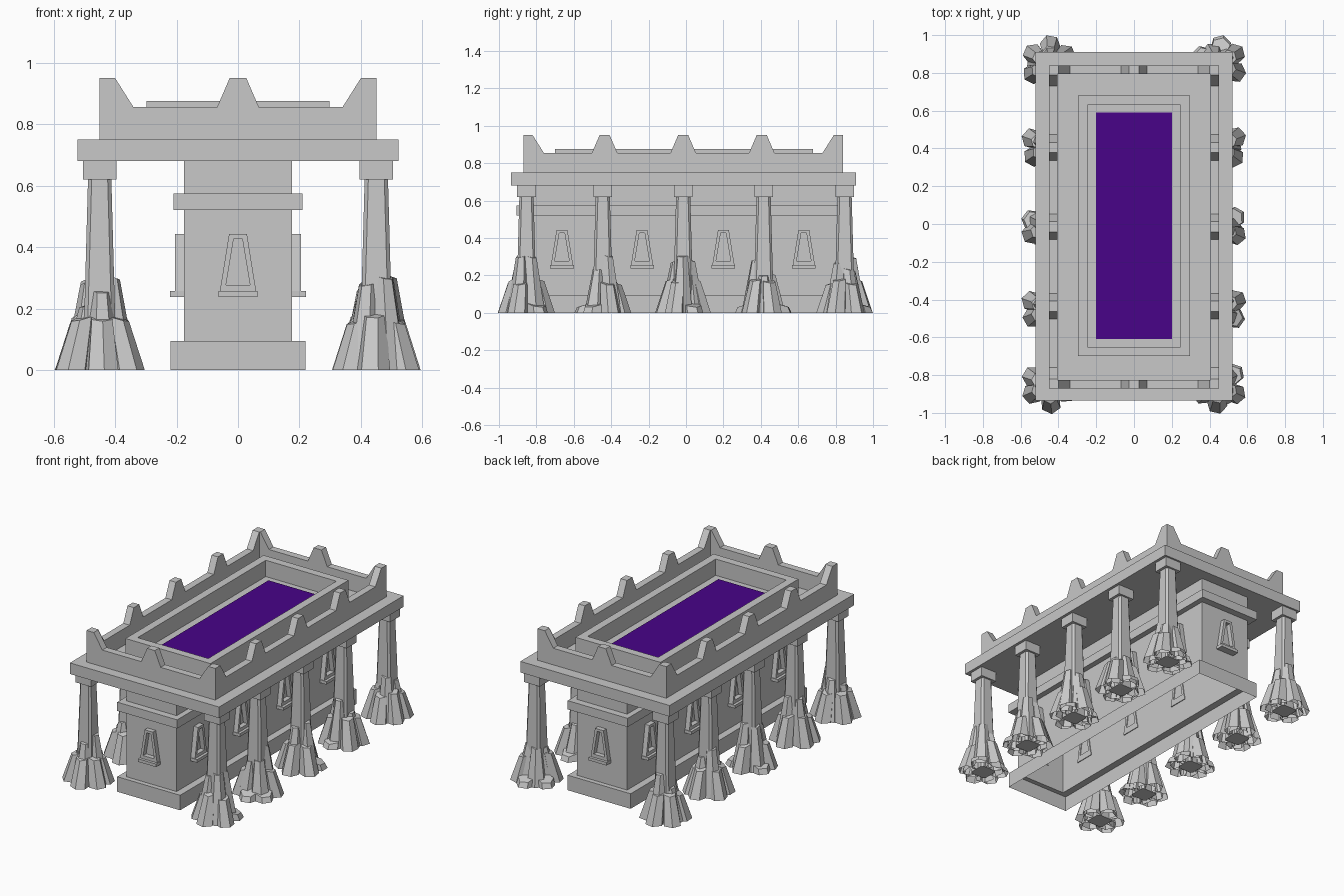
import bpy, bmesh, math, random
from mathutils import Matrix, Vector

cube = bpy.data.objects.get("Cube")
if cube:
    bpy.data.objects.remove(cube, do_unlink=True)

rng = random.Random(5)
YC = -0.0125  # centre line of the building along y
CORE_Y = 0.85  # half length of the core wall


def material(name, rgb):
    m = bpy.data.materials.new(name)
    m.use_nodes = True
    m.diffuse_color = (*rgb, 1)
    m.node_tree.nodes["Principled BSDF"].inputs["Base Color"].default_value = (*rgb, 1)
    return m


STONE = material("grey stone", (0.58, 0.58, 0.58))
PURPLE = material("purple pool", (0.065, 0.001, 0.25))


def finish(bm, name, mat=STONE):
    bmesh.ops.recalc_face_normals(bm, faces=bm.faces)
    me = bpy.data.meshes.new(name)
    bm.to_mesh(me)
    bm.free()
    me.materials.append(mat)
    ob = bpy.data.objects.new(name, me)
    bpy.context.scene.collection.objects.link(ob)
    return ob


def loft(bm, loops, bottom=True, top=True):
    """Skin a stack of equal loops, with optional end caps."""
    rows = [[bm.verts.new(p) for p in loop] for loop in loops]
    if bottom:
        bm.faces.new(rows[0][::-1])
    if top:
        bm.faces.new(rows[-1])
    for a, b in zip(rows, rows[1:]):
        for i in range(len(a)):
            j = (i + 1) % len(a)
            bm.faces.new((a[i], a[j], b[j], b[i]))


def rect(hx, hy, z, cx=0, cy=0):
    return [(cx + sx * hx, cy + sy * hy, z) for sx, sy in ((-1, -1), (1, -1), (1, 1), (-1, 1))]


def block(name, hx, hy, z0, z1, cy=YC, mat=STONE):
    bm = bmesh.new()
    loft(bm, [rect(hx, hy, z0, 0, cy), rect(hx, hy, z1, 0, cy)])
    return finish(bm, name, mat)


def facing(angle, origin):
    """Local (along, up, outward) axes for a wall that faces the given angle."""
    c, s = math.cos(angle), math.sin(angle)
    m = Matrix(((-s, 0, c), (c, 0, s), (0, 1, 0))).to_4x4()
    m.translation = Vector(origin)
    return m


def prism(bm, outline, d0, d1, m):
    loft(bm, [[m @ Vector((u, v, d)) for u, v in outline] for d in (d0, d1)])


def ring(bm, outer, inner, d0, d1, m):
    """Frame with a hole through it."""
    loops = [[bm.verts.new(m @ Vector((u, v, d))) for u, v in loop]
             for loop, d in ((outer, d0), (outer, d1), (inner, d1), (inner, d0))]
    n = len(outer)
    for k in range(4):
        p, q = loops[k], loops[(k + 1) % 4]
        for i in range(n):
            j = (i + 1) % n
            bm.faces.new((p[i], p[j], q[j], q[i]))


# Hollow plinth and core wall, open underneath
bm = bmesh.new()
loft(bm, [rect(hx, hy, z, 0, YC) for hx, hy, z in (
    (0.22, 0.88, 0), (0.22, 0.88, 0.095), (0.175, CORE_Y, 0.095), (0.175, CORE_Y, 0.68))],
    bottom=False, top=False)
finish(bm, "plinth_and_core_wall")
block("belt_course", 0.21, 0.895, 0.52, 0.575)
block("roof_slab", 0.522, 0.922, 0.68, 0.75)


# Parapet walls with tapered merlons in the middle and half merlons at the ends
def parapet(name, half, centres, angle, origin):
    low, high = 0.855, 0.95
    top = [(-half, high), (-half + 0.05, high), (-half + 0.11, low)]
    for c in centres:
        top += [(c - 0.068, low), (c - 0.027, high), (c + 0.027, high), (c + 0.068, low)]
    top += [(half - 0.11, low), (half - 0.05, high), (half, high)]
    bm = bmesh.new()
    prism(bm, [(half, 0.75), (-half, 0.75)] + top, -0.045, 0, facing(angle, origin))
    finish(bm, name)


LONG = (-0.42, 0, 0.42)
parapet("parapet_left", 0.855, LONG, 0, (0.45, -0.015, 0))
parapet("parapet_right", 0.855, LONG, math.pi, (-0.45, -0.015, 0))
parapet("parapet_back", 0.45, (0,), math.pi / 2, (0, 0.84, 0))
parapet("parapet_front", 0.45, (0,), -math.pi / 2, (0, -0.87, 0))

# Pool basin on the roof
bm = bmesh.new()
flat = [[p[:2] for p in rect(hx, hy, 0, 0, -0.01)] for hx, hy in ((0.297, 0.69), (0.247, 0.64))]
ring(bm, flat[0], flat[1], 0.75, 0.875, Matrix())
finish(bm, "pool_rim")
block("pool_floor", 0.247, 0.64, 0.75, 0.772, -0.01)
block("pool_surface", 0.2, 0.6, 0.772, 0.776, -0.01, PURPLE)


# Tapered niche frames with a sill
def niche(name, angle, origin):
    bm = bmesh.new()
    m = facing(angle, origin)
    outer = [(-0.06, 0.25), (0.06, 0.25), (0.029, 0.443), (-0.029, 0.443)]
    inner = [(-0.039, 0.277), (0.039, 0.277), (0.014, 0.427), (-0.014, 0.427)]
    ring(bm, outer, inner, -0.005, 0.03, m)
    sill = [(-0.063, 0.238), (0.063, 0.238), (0.063, 0.257), (-0.063, 0.257)]
    prism(bm, sill, -0.005, 0.047, m)
    finish(bm, name)


for i, y in enumerate((-0.663, -0.235, 0.2, 0.63)):
    niche(f"niche_left_{i + 1}", 0, (0.175, y, 0))
    niche(f"niche_right_{i + 1}", math.pi, (-0.175, y, 0))
niche("niche_back", math.pi / 2, (0, YC + CORE_Y, 0))
niche("niche_front", -math.pi / 2, (0, YC - CORE_Y, 0))


# Faceted hollow rock leaning in towards its column
def rock(bm, cx, cy, angle, d0, d1, r0, r1, h):
    turn = rng.uniform(0, math.tau)
    c, s = math.cos(angle), math.sin(angle)

    def loop(d, r, z, tilt):
        pts = []
        for k in range(6):
            a = turn + k * math.tau / 6
            x, y = r * math.cos(a), r * math.sin(a)
            pts.append((cx + d * c + x, cy + d * s + y, z - tilt * (x * c + y * s)))
        return pts
    loft(bm, [loop(d0, r0, 0, 0), loop(d1, r1, h, 0.3)], bottom=False)


def rock_cluster(name, cx, cy):
    bm = bmesh.new()
    start = rng.uniform(0, math.tau)
    for k in range(4):  # tall rocks against the shaft
        rock(bm, cx, cy, start + k * math.tau / 4,
             0.062, 0.036, 0.06, 0.031, rng.uniform(0.2, 0.31))
    for k in range(6):  # short rocks around the foot
        h = rng.choice((0.045, 0.16, 0.17, 0.18))
        rock(bm, cx, cy, (k + 0.5) * math.tau / 6 + rng.uniform(-0.15, 0.15),
             0.098, 0.098 - 0.22 * h, 0.056, 0.056 - 0.1 * h, h)
    finish(bm, name)


# Columns: tapered shaft, capital and rocks
for side, sx in (("left", 1), ("right", -1)):
    for i, y in enumerate((-0.853, -0.445, -0.015, 0.415, 0.848)):
        x = 0.45 * sx
        bm = bmesh.new()
        loft(bm, [rect(0.055, 0.055, 0, x, y), rect(0.038, 0.038, 0.62, x, y)])
        bmesh.ops.bevel(bm, geom=[e for e in bm.edges if abs(e.verts[0].co.z - e.verts[1].co.z) > 0.5],
                        offset=0.012, segments=1, affect='EDGES')
        finish(bm, f"column_shaft_{side}_{i + 1}")
        bm = bmesh.new()
        loft(bm, [rect(0.055, 0.05, z, x, y) for z in (0.62, 0.68)])
        finish(bm, f"column_capital_{side}_{i + 1}")
        rock_cluster(f"column_rocks_{side}_{i + 1}", x, y)
